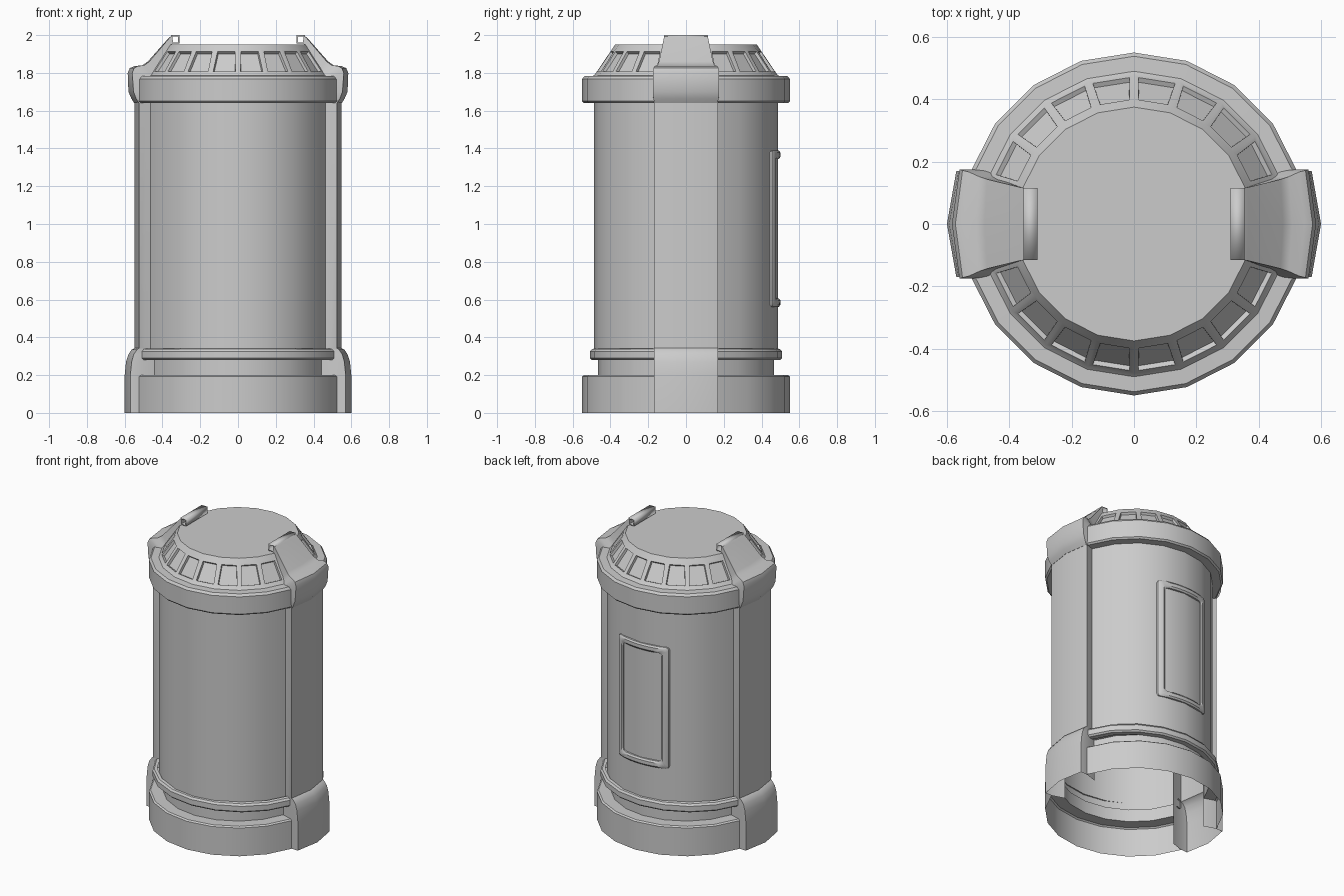
import bpy, bmesh
from math import sin, cos, radians, sqrt

if "Cube" in bpy.data.objects:
    bpy.data.objects.remove(bpy.data.objects["Cube"])

C18, S18 = cos(radians(18)), sin(radians(18))


def finish(bm, name):
    me = bpy.data.meshes.new(name)
    bm.to_mesh(me)
    bm.free()
    ob = bpy.data.objects.new(name, me)
    bpy.context.collection.objects.link(ob)
    return ob


def skin(bm, rows, closed=False, wrap=False, caps=False):
    """Quads between successive rows of points; returns faces per band."""
    vs = [[bm.verts.new(p) for p in r] for r in rows]
    n = len(rows[0])
    bands = []
    for j in range(len(rows) if wrap else len(rows) - 1):
        a, b = vs[j], vs[(j + 1) % len(vs)]
        bands.append([bm.faces.new((a[i], a[(i + 1) % n], b[(i + 1) % n], b[i]))
                      for i in range(n if closed else n - 1)])
    if caps:
        bm.faces.new(vs[0][::-1])
        bm.faces.new(vs[-1])
    bm.normal_update()
    return bands, vs


def arc_rows(profile, angles, sx=1.0):
    return [[(r * sx * cos(radians(a)), r * sin(radians(a)), z) for a in angles]
            for r, z in profile]


def half_shells(name, profile, sx=1.0):
    """Front and back sectors of a turned part, between the side columns."""
    bm = bmesh.new()
    for start in (18, 198):
        skin(bm, arc_rows(profile, range(start, start + 145, 18), sx))
    return finish(bm, name)


def mirrored_sides(name, rows, closed=False, caps=False):
    bm = bmesh.new()
    for s in (1, -1):
        skin(bm, [[(s * x, s * y, z) for x, y, z in r] for r in rows], closed, caps=caps)
    return finish(bm, name)


# Base, groove and body wall (open underneath)
half_shells("base", [(.55, 0), (.55, .192), (.54, .2), (.465, .2), (.465, .285)])
half_shells("body_wall", [(.465, .285), (.487, .285), (.487, 1.64)])

# Thin raised band above the groove
half_shells("lower_band", [(.465, .28), (.498, .28), (.508, .29), (.508, .325),
                           (.498, .338), (.48, .342)], 1.06)

# Collar, sloping crown with recessed windows, and flat lid
bm = bmesh.new()
bands, vs = skin(bm, arc_rows([(.46, 1.64), (.54, 1.64), (.55, 1.65), (.55, 1.768),
                               (.538, 1.783), (.49, 1.785), (.48, 1.795),
                               (.392, 1.925), (.375, 1.95)], range(0, 360, 18)), closed=True)
bm.faces.new(vs[-1])
windows = [f for i, f in enumerate(bands[6]) if i not in (0, 9, 10, 19)]
bmesh.ops.inset_individual(bm, faces=windows, thickness=.021, depth=0)
bmesh.ops.inset_individual(bm, faces=windows, thickness=.004, depth=-.016)
finish(bm, "collar_and_crown")


# Side columns with thicker feet: (z, edge x, edge y, centre x)
def column_row(z, ex, ey, cx):
    b = .545 if ex > .54 else .515
    half = [(.46 * C18, .46 * S18), (b * C18, b * S18), (ex, ey)]
    return ([(x, -y, z) for x, y in half] + [(cx, 0, z)]
            + [(x, y, z) for x, y in half[::-1]])


mirrored_sides("side_columns", [column_row(*s) for s in (
    (0, .57, .17, .6), (.2, .57, .17, .6), (.27, .563, .17, .593), (.31, .552, .169, .58),
    (.335, .535, .168, .563), (.343, .523, .17, .548), (1.66, .523, .17, .548))])


# Top clamps: (outer z, edge x, centre x, half width, inner x, inner z)
def clamp_row(z, ex, cx, w, ix, iz):
    return [(ix, -w, iz), (ex, -w, z), (cx, 0, z), (ex, w, z), (ix, w, iz)]


mirrored_sides("top_clamps", [clamp_row(*s) for s in (
    (1.64, .525, .55, .166, .47, 1.64), (1.665, .54, .565, .173, .47, 1.66),
    (1.70, .553, .58, .175, .47, 1.69), (1.80, .56, .584, .175, .46, 1.74),
    (1.825, .55, .573, .172, .455, 1.76), (1.836, .53, .548, .167, .45, 1.77),
    (1.84, .497, .507, .152, .44, 1.78), (1.86, .47, .478, .143, .43, 1.81),
    (1.985, .363, .367, .117, .36, 1.94), (2.0, .346, .346, .115, .345, 1.955))],
    closed=True, caps=True)

# Small hollow lips at the upper ends of the clamps
lip = mirrored_sides("clamp_lips", [
    [(x, y, z) for x, z in ((.31, 1.955), (.355, 1.955), (.355, 2.0), (.31, 2.0))]
    for y in (.115, -.115)], closed=True)
m = lip.modifiers.new("wall", "SOLIDIFY")
m.thickness = .009
m.offset = -1


# Curved door frame on the back
def frame_loop(inset, r):
    w, h, c = .19 - inset, .415 - inset, .018
    top = [(-w, h - c), (-w + c * .3, h - c * .3)]
    top += [((w - c) * (i / 4 - 1), h) for i in range(9)]
    top += [(w - c * .3, h - c * .3), (w, h - c)]
    pts = top + [(-x, -z) for x, z in top]
    return [(x, sqrt(r * r - x * x), z + .975) for x, z in pts]


bm = bmesh.new()
skin(bm, [frame_loop(i, r) for i, r in ((0, .47), (.002, .492), (.012, .5), (.035, .5),
                                        (.046, .492), (.048, .47))], closed=True, wrap=True)
bmesh.ops.recalc_face_normals(bm, faces=bm.faces)
finish(bm, "back_door_frame")

# Smooth the curves, keep real edges sharp
for ob in bpy.context.collection.objects:
    ob.select_set(True)
    bpy.context.view_layer.objects.active = ob
bpy.ops.object.shade_smooth_by_angle(angle=radians(32))
